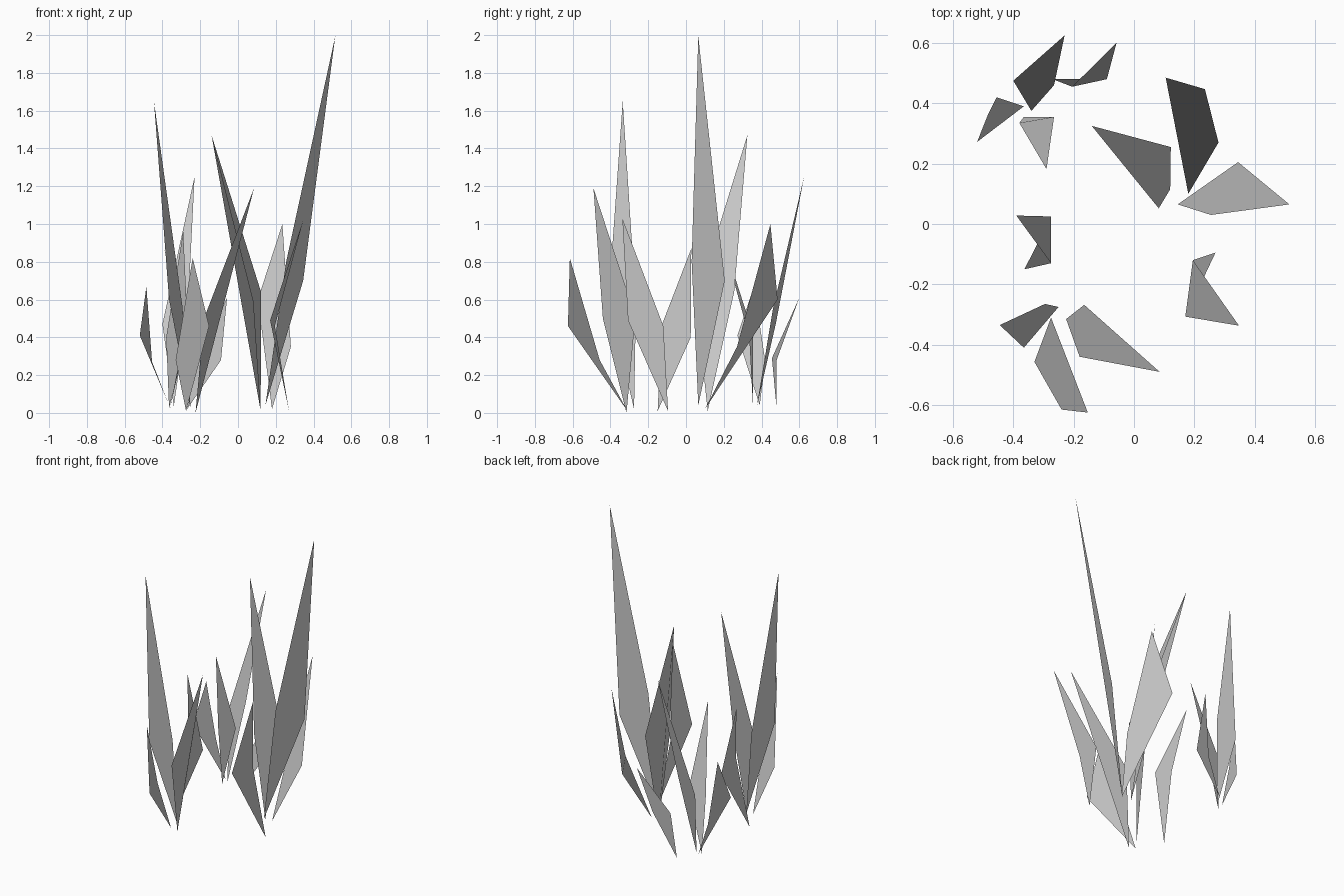
import bpy

# Each grass blade: root, left shoulder, right shoulder, tip
BLADES = [
    # back left cluster
    ((-.34, .375, .035), (-.40, .475, .47), (-.265, .46, .55), (-.23, .625, 1.25)),
    ((-.27, .48, .02), (-.205, .455, .29), (-.09, .48, .28), (-.058, .60, .61)),
    ((-.365, .39, .04), (-.52, .272, .41), (-.455, .42, .27), (-.485, .36, .67)),
    ((-.365, .355, .025), (-.38, .335, .40), (-.265, .355, .42), (-.29, .182, .96)),
    # left side
    ((-.363, -.15, .01), (-.275, -.13, .46), (-.275, .025, .40), (-.39, .028, .87)),
    # front left cluster
    ((-.25, -.275, .02), (-.365, -.41, .60), (-.295, -.265, .57), (-.445, -.335, 1.65)),
    ((-.275, -.31, .01), (-.33, -.457, .28), (-.153, -.625, .46), (-.24, -.615, .82)),
    ((-.225, -.315, 0), (-.18, -.44, .50), (-.165, -.268, .51), (.085, -.49, 1.19)),
    # right side
    ((.27, -.095, .01), (.17, -.307, .49), (.195, -.12, .46), (.348, -.337, 1.03)),
    ((.145, .065, .04), (.255, .03, .80), (.345, .205, .70), (.515, .065, 1.995)),
    ((.12, .115, .01), (.082, .052, .59), (.122, .255, .64), (-.14, .325, 1.47)),
    ((.18, .10, .02), (.105, .485, .60), (.28, .27, .35), (.235, .447, 1.0)),
]
# Blades that fold lengthwise along the spine; the others fold across the shoulders
SPINE_FOLD = {8, 11}


def grass_blade(index, points):
    """Bent four-sided leaf; the first corner decides which way it folds."""
    face = (0, 2, 3, 1) if index in SPINE_FOLD else (2, 3, 1, 0)
    mesh = bpy.data.meshes.new(f"grass_blade_{index}")
    mesh.from_pydata(points, [], [face])
    mesh.update()
    obj = bpy.data.objects.new(f"grass_blade_{index}", mesh)
    bpy.context.collection.objects.link(obj)


for i, pts in enumerate(BLADES, 1):
    grass_blade(i, pts)
